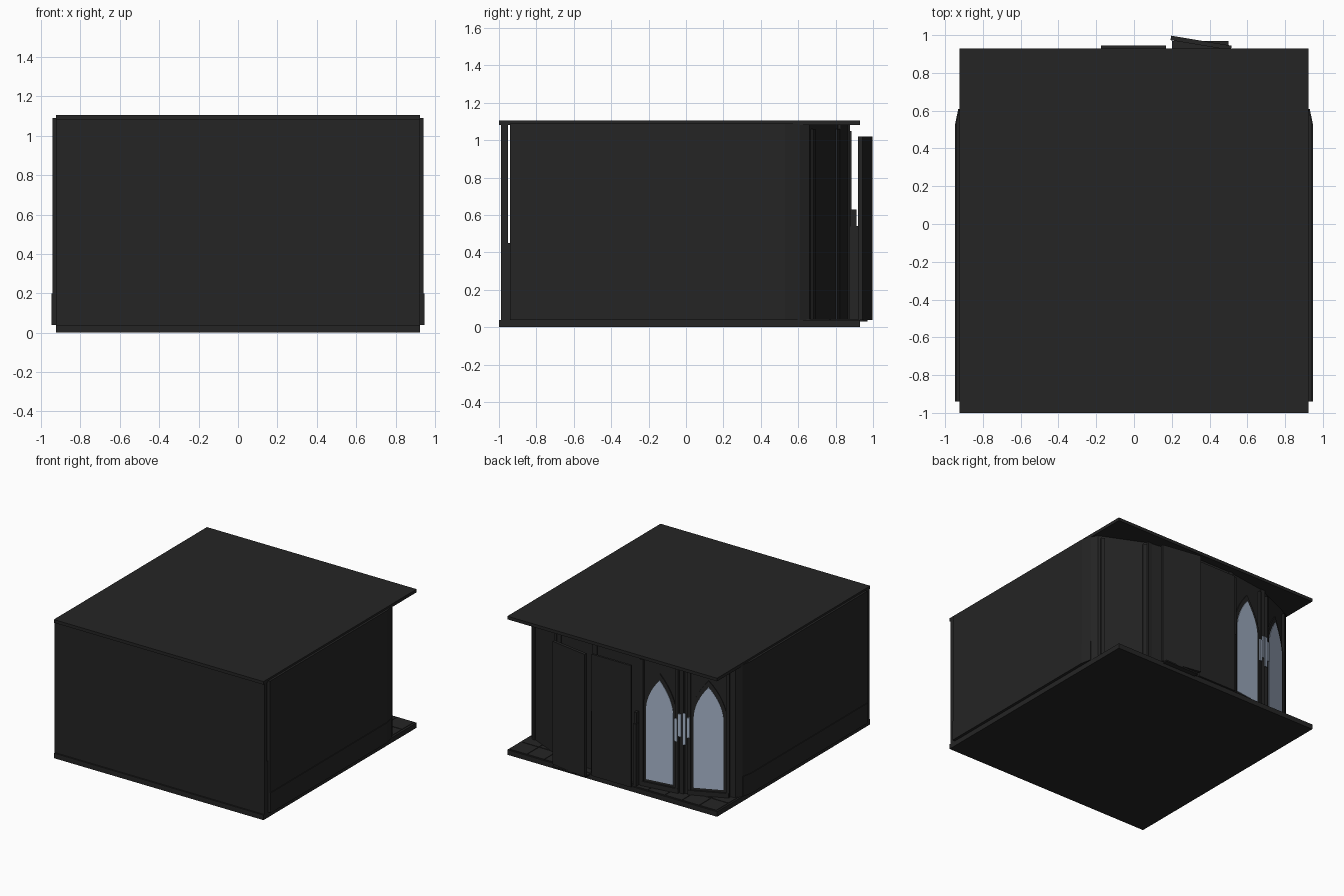
import bpy, math
from mathutils import Vector, Matrix

cube = bpy.data.objects.get("Cube")
if cube:
    bpy.data.objects.remove(cube)


def material(name, color):
    m = bpy.data.materials.new(name)
    m.use_nodes = True
    m.diffuse_color = (*color, 1)
    m.node_tree.nodes["Principled BSDF"].inputs["Base Color"].default_value = (*color, 1)
    return m


DARK = material("charcoal", (0.018, 0.018, 0.018))
GLASS = material("pale blue glass", (0.39, 0.47, 0.60))


def prism(name, outline, low, high, mat=DARK, matrix=None):
    """Extrude a 2D outline from low to high along its local z."""
    n = len(outline)
    verts = [(x, y, z) for z in (low, high) for x, y in outline]
    faces = [list(range(n))[::-1], list(range(n, 2 * n))]
    faces += [[i, (i + 1) % n, n + (i + 1) % n, n + i] for i in range(n)]
    mesh = bpy.data.meshes.new(name)
    mesh.from_pydata(verts, [], faces)
    mesh.materials.append(mat)
    if matrix:
        mesh.transform(matrix)
    ob = bpy.data.objects.new(name, mesh)
    bpy.context.collection.objects.link(ob)
    # consistent outward normals
    import bmesh
    bm = bmesh.new()
    bm.from_mesh(mesh)
    bmesh.ops.recalc_face_normals(bm, faces=bm.faces)
    bm.to_mesh(mesh)
    bm.free()
    return ob


def box(name, x0, x1, y0, y1, z0, z1, mat=DARK):
    return prism(name, [(x0, y0), (x1, y0), (x1, y1), (x0, y1)], z0, z1, mat)


def wall_frame(a, b):
    """Local u along the wall, v up, w outward, centred between a and b."""
    a, b = Vector((*a, 0)), Vector((*b, 0))
    u = (b - a).normalized()
    v = Vector((0, 0, 1))
    w = u.cross(v)
    if w.y < 0:
        u, w = -u, -w
    m = Matrix((u, v, w)).transposed().to_4x4()
    m.translation = (a + b) / 2
    return m


def lancet(half, bottom, spring, peak, steps=8):
    side = [(half * (1 - (i / steps) ** 2), spring + (peak - spring) * i / steps)
            for i in range(steps + 1)]
    return [(-half, bottom), (half, bottom)] + side + [(-u, v) for u, v in side[-2::-1]]


def rect(u0, u1, v0, v1):
    return [(u0, v0), (u1, v0), (u1, v1), (u0, v1)]


# slabs
box("floor_slab", -0.925, 0.925, -1, 0.93, 0, 0.04)
box("roof_slab", -0.925, 0.925, -1, 0.93, 1.08, 1.105)

# front and side walls, with slits at the front corners
box("front_wall", -0.925, 0.925, -0.988, -0.953, 0.04, 1.08)
for s, side in ((1, "left"), (-1, "right")):
    outline = [(0.942, -0.94), (0.942, 0.53), (0.925, 0.61), (0.89, 0.61), (0.89, -0.94)]
    prism(side + "_wall", [(s * x, y) for x, y in outline], 0.04, 1.09)
    plinth = [(0.947, -0.94), (0.947, 0.53), (0.93, 0.61), (0.9, 0.61), (0.9, -0.94)]
    prism(side + "_plinth", [(s * x, y) for x, y in plinth], 0.04, 0.2)
    x0, x1 = sorted((s * 0.88, s * 0.925))
    box(side + "_corner_filler", x0, x1, -0.953, -0.94, 0.04, 0.45)

# bowed back facade
half = [(0.925, 0.61), (0.9, 0.66), (0.54, 0.82), (0.19, 0.87)]
outer = half + [(-x, y) for x, y in reversed(half)]
inner = [(x * 0.96, y - 0.04) for x, y in outer]
prism("back_facade", outer + inner[::-1], 0.04, 1.08)

# slim columns at the facade corners
for x, y in half[2:]:
    for s in (1, -1):
        cx = s * x
        box("facade_column", cx - 0.018, cx + 0.018, y - 0.02, y + 0.008, 0.04, 1.08)

# lancet windows with layered frames
for a, b in ((half[3], half[2]), (half[2], half[1])):
    m = wall_frame((-a[0], a[1]), (-b[0], b[1]))
    prism("window_frame", lancet(0.135, 0.07, 0.65, 0.96), -0.01, 0.008, DARK, m)
    prism("window_glass", lancet(0.11, 0.10, 0.65, 0.91), 0.0, 0.012, GLASS, m)
    for u in (-0.142, 0.142):
        prism("window_jamb", rect(u - 0.012, u + 0.012, 0.04, 1.05), -0.01, 0.018, DARK, m)
    prism("window_sill", rect(-0.15, 0.15, 0.04, 0.08), -0.01, 0.02, DARK, m)

# pale slips on the pier between the windows
pier = wall_frame((-0.47, 0.83), (-0.61, 0.79))
for u, low, high in ((-0.045, 0.46, 0.64), (-0.015, 0.5, 0.68), (0.02, 0.44, 0.69), (0.05, 0.5, 0.66)):
    prism("pier_slip", rect(u - 0.011, u + 0.011, low, high), 0.022, 0.03, GLASS, pier)

# raised panel trim on the plain bay
bay = wall_frame(half[1], half[2])
for u in (-0.16, 0.16):
    prism("bay_stile", rect(u - 0.015, u + 0.015, 0.04, 1.06), -0.01, 0.012, DARK, bay)

# central panel and the door standing ajar
box("central_panel", -0.175, 0.17, 0.928, 0.945, 0.04, 1.01)
ajar = wall_frame((0.515, 0.932), (0.195, 0.985))
prism("open_door", rect(-0.162, 0.162, 0.04, 1.02), -0.012, 0.012, DARK, ajar)
box("door_sill", 0.2, 0.5, 0.9, 0.97, 0.03, 0.04)

# low posts beside the panel
for x in (-0.19, 0.18):
    box("low_post", x - 0.012, x + 0.012, 0.85, 0.92, 0.04, 0.54)
    box("post_cap", x - 0.01, x + 0.01, 0.88, 0.912, 0.54, 0.63)

# porch paving
for row in range(2):
    for col in range(12):
        x = -0.91 + col * 0.152
        y = 0.62 + row * 0.152
        box("porch_tile", x, x + 0.146, y, y + 0.146, 0.04, 0.044)
